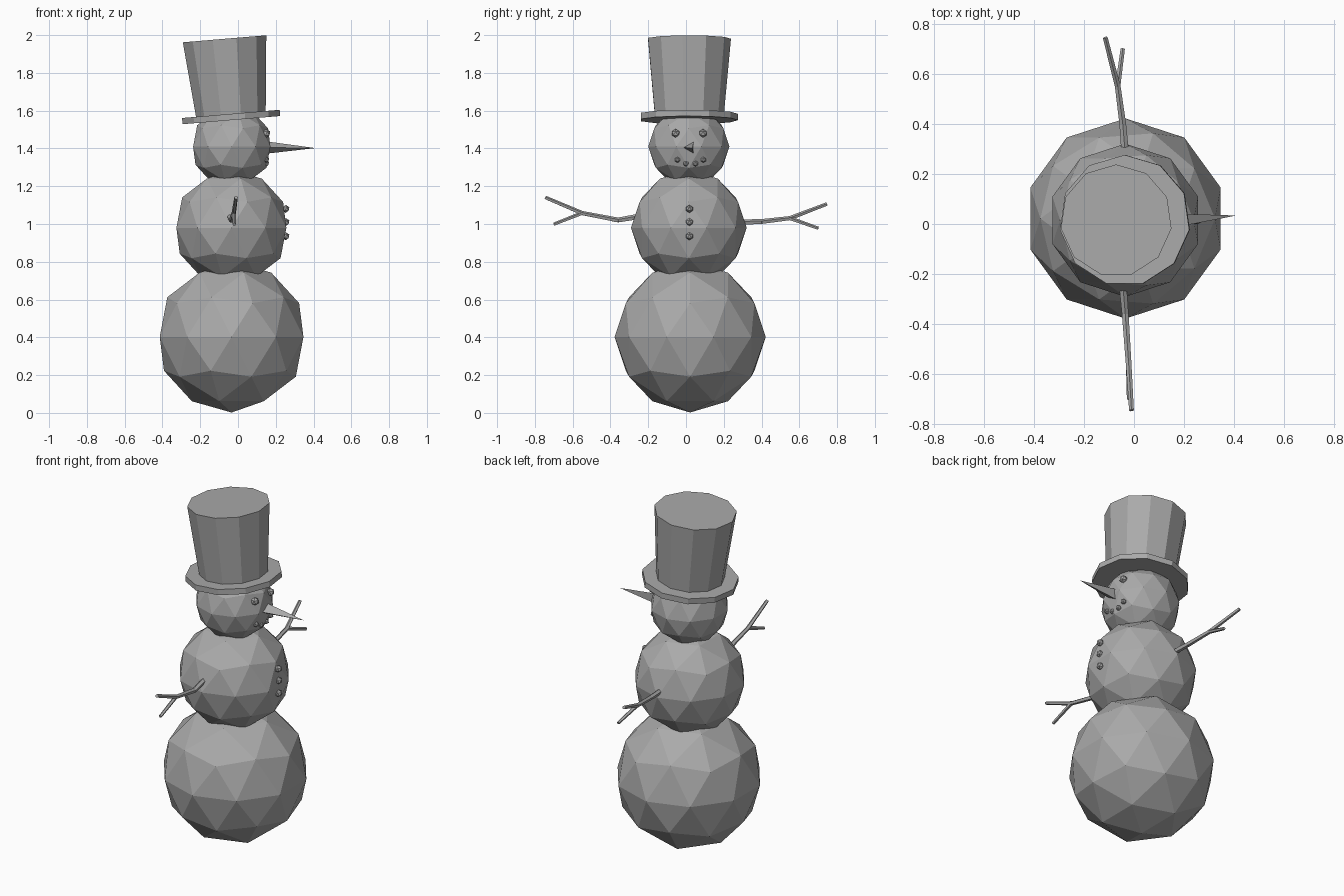
import bpy
import bmesh
from mathutils import Vector, Matrix
from math import radians

if "Cube" in bpy.data.objects:
    bpy.data.objects.remove(bpy.data.objects["Cube"], do_unlink=True)

grey = bpy.data.materials.new("plain grey")
grey.use_nodes = True
colour = (0.4, 0.4, 0.4, 1)
grey.diffuse_color = colour
grey.node_tree.nodes["Principled BSDF"].inputs["Base Color"].default_value = colour


def finish(name, bm):
    mesh = bpy.data.meshes.new(name)
    bm.to_mesh(mesh)
    bm.free()
    mesh.materials.append(grey)
    obj = bpy.data.objects.new(name, mesh)
    bpy.context.collection.objects.link(obj)
    return obj


def ball(name, centre, radius, detail):
    bm = bmesh.new()
    bmesh.ops.create_icosphere(bm, subdivisions=detail, radius=radius,
                               matrix=Matrix.Translation(centre))
    return finish(name, bm)


def add_cone(bm, start, end, r1, r2, sides):
    """Tapered stick between two points."""
    start, end = Vector(start), Vector(end)
    axis = end - start
    matrix = (Matrix.Translation((start + end) / 2)
              @ axis.to_track_quat('Z', 'Y').to_matrix().to_4x4())
    bmesh.ops.create_cone(bm, cap_ends=True, segments=sides, radius1=r1,
                          radius2=r2, depth=axis.length, matrix=matrix)


# Stacked snowballs
ball("lower_body", (-0.034, 0.022, 0.402), 0.4, 2)
ball("upper_body", (-0.035, 0.015, 0.98), 0.306, 2)
ball("head", (-0.033, 0.015, 1.41), 0.215, 2)

# Hat: one turned profile of (radius, height), tilted backwards
bm = bmesh.new()
tilt = Matrix.Translation((-0.035, 0.014, 1.55)) @ Matrix.Rotation(radians(-4.8), 4, 'Y')
sides = 11
rings = []
for radius, height in [(0.262, 0), (0.262, 0.033), (0.187, 0.033), (0.224, 0.432)]:
    ring = []
    for i in range(sides):
        spin = Matrix.Rotation(radians(360 * i / sides), 4, 'Z')
        ring.append(bm.verts.new(tilt @ spin @ Vector((0, radius, height))))
    rings.append(ring)
for low, high in zip(rings, rings[1:]):
    for i in range(sides):
        j = (i + 1) % sides
        bm.faces.new((low[i], low[j], high[j], high[i]))
bm.faces.new(rings[0][::-1])
bm.faces.new(rings[-1])
finish("top_hat", bm)

# Three-sided carrot nose
bm = bmesh.new()
base = [bm.verts.new((0.13, y, z)) for y, z in
        [(-0.02, 1.405), (0.042, 1.37), (0.042, 1.44)]]
tip = bm.verts.new((0.41, 0.034, 1.402))
bm.faces.new(base[::-1])
for i in range(3):
    bm.faces.new((base[i], base[(i + 1) % 3], tip))
finish("nose", bm)

# Pebbles for the face and buttons
for side, y in [("right", -0.055), ("left", 0.09)]:
    ball(side + "_eye", (0.15, y, 1.48), 0.023, 1)
for i, (y, z) in enumerate([(-0.045, 1.34), (0.0, 1.32), (0.05, 1.32), (0.092, 1.34)]):
    ball(f"mouth_pebble_{i + 1}", (0.15, y, z), 0.016, 1)
for i, z in enumerate([1.08, 1.01, 0.935]):
    ball(f"button_{i + 1}", (0.253, 0.018, z), 0.021, 1)


def arm(name, shoulder, elbow, fork, long_tip, short_tip):
    bm = bmesh.new()
    add_cone(bm, shoulder, elbow, 0.016, 0.014, 5)
    add_cone(bm, elbow, fork, 0.014, 0.012, 5)
    add_cone(bm, fork, long_tip, 0.012, 0.01, 5)
    add_cone(bm, fork, short_tip, 0.011, 0.009, 5)
    finish(name, bm)


# Forked twig arms
arm("right_arm", (-0.045, -0.24, 1.04), (-0.035, -0.36, 1.02), (-0.022, -0.55, 1.057),
    (-0.01, -0.745, 1.14), (-0.02, -0.7, 0.998))
arm("left_arm", (-0.035, 0.28, 1.008), (-0.045, 0.4, 1.012), (-0.065, 0.55, 1.03),
    (-0.115, 0.745, 1.105), (-0.045, 0.7, 0.977))
